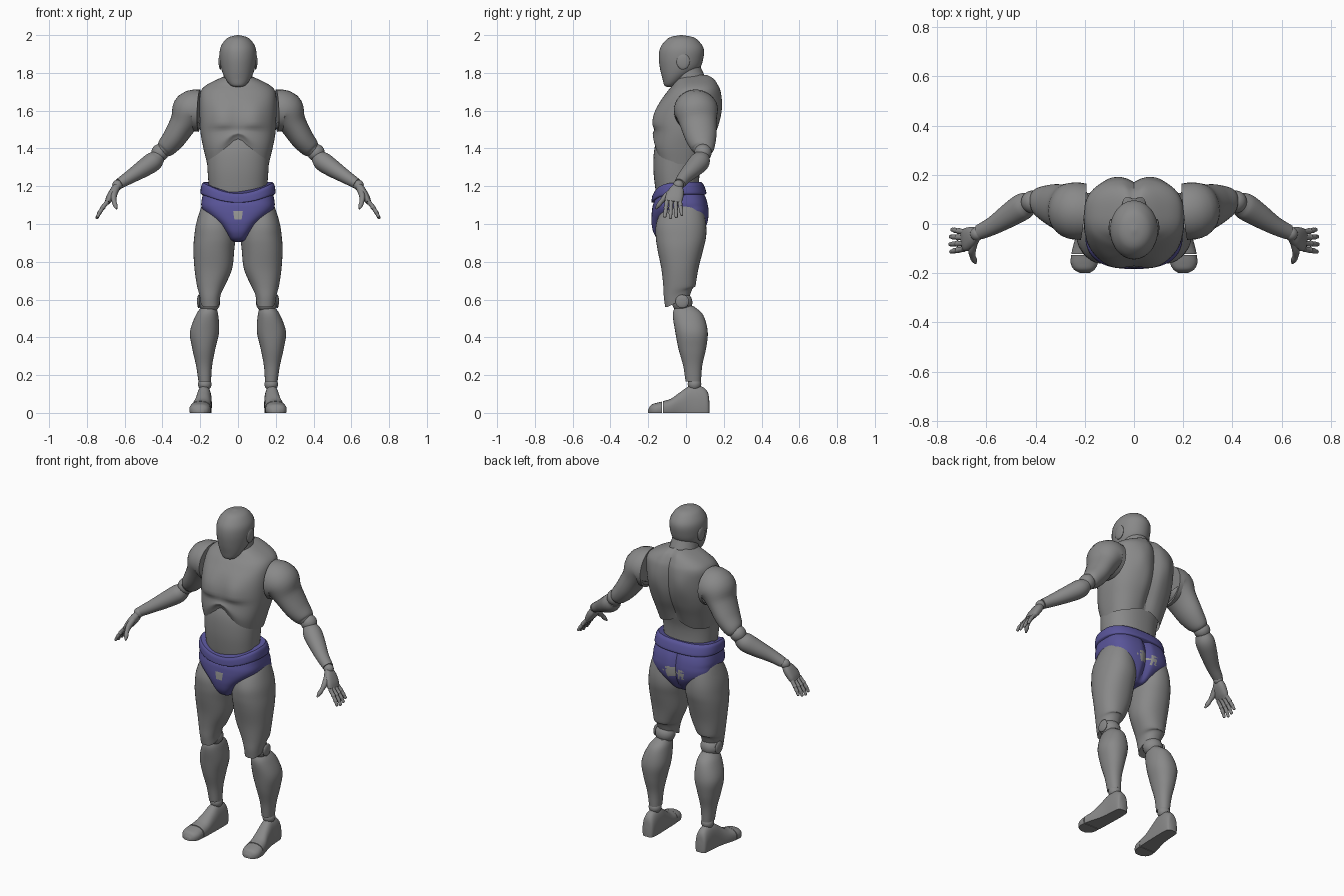
import bpy
import bmesh
from math import sin, cos, pi, exp, copysign
from mathutils import Vector, Matrix

if "Cube" in bpy.data.objects:
    bpy.data.objects.remove(bpy.data.objects["Cube"])

X, Y, Z = Vector((1, 0, 0)), Vector((0, 1, 0)), Vector((0, 0, 1))
parts = []


def material(name, red, green, blue):
    mat = bpy.data.materials.new(name)
    mat.use_nodes = True
    mat.diffuse_color = (red, green, blue, 1)
    shader = mat.node_tree.nodes["Principled BSDF"]
    shader.inputs["Base Color"].default_value = (red, green, blue, 1)
    return mat


grey = material("body grey", .25, .25, .25)
blue = material("trunks blue", .1, .09, .32)
pale = material("worn patch grey", .32, .32, .31)


def finish(name, bm, mats, picker=None):
    """Turn a bmesh into a named, coloured object."""
    bmesh.ops.recalc_face_normals(bm, faces=bm.faces)
    if picker:
        for face in bm.faces:
            face.material_index = picker(face.calc_center_median())
    mesh = bpy.data.meshes.new(name)
    bm.to_mesh(mesh)
    bm.free()
    for mat in mats:
        mesh.materials.append(mat)
    obj = bpy.data.objects.new(name, mesh)
    bpy.context.collection.objects.link(obj)
    parts.append(obj)
    return obj


def smooth_rows(rows, steps):
    """Catmull-Rom interpolation of the cross-section stations."""
    pts = [Vector(r) for r in rows]
    pts = [pts[0] * 2 - pts[1]] + pts + [pts[-1] * 2 - pts[-2]]
    result = []
    for a, b, c, d in zip(pts, pts[1:], pts[2:], pts[3:]):
        for i in range(steps):
            t = i / steps
            result.append((b * 2 + (c - a) * t + (a * 2 - b * 5 + c * 4 - d) * t * t
                           + (b * 3 - a - c * 3 + d) * t ** 3) / 2)
    return result + [pts[-2]]


def loft(name, rows, mats=(grey,), axis=None, ref=Y, power=2, seg=32, steps=5,
         warp=None, caps=True, picker=None):
    """Skin superellipse rings (x, y, z, radius, radius along ref)."""
    bm = bmesh.new()
    rows = smooth_rows(rows, steps)
    rings = []
    for i, row in enumerate(rows):
        nxt, prv = rows[min(i + 1, len(rows) - 1)], rows[max(i - 1, 0)]
        tangent = axis or Vector((nxt - prv)[:3]).normalized()
        v = (ref - tangent * ref.dot(tangent)).normalized()
        u = v.cross(tangent)
        ring = []
        for k in range(seg):
            c, s = cos(2 * pi * k / seg), sin(2 * pi * k / seg)
            c = copysign(abs(c) ** (2 / power), c)
            s = copysign(abs(s) ** (2 / power), s)
            p = Vector(row[:3]) + u * c * max(row[3], .002) + v * s * max(row[4], .002)
            ring.append(bm.verts.new(warp(p) if warp else p))
        rings.append(ring)
    for low, high in zip(rings, rings[1:]):
        for k in range(seg):
            n = (k + 1) % seg
            bm.faces.new((low[k], low[n], high[n], high[k]))
    if caps:
        bm.faces.new(rings[0])
        bm.faces.new(rings[-1])
    return finish(name, bm, mats, picker)


def stack(name, rows, side=1, **options):
    """Horizontal rings given as (z, x from, x to, y front, y back)."""
    stations = [(side * (a + b) / 2, (f + r) / 2, z, (b - a) / 2, (r - f) / 2)
                for z, a, b, f, r in rows]
    return loft(name, stations, axis=Z, **options)


def trunk(name, rows, **options):
    """Centred stack given as (z, half width, y front, y back)."""
    return stack(name, [(z, -w, w, f, r) for z, w, f, r in rows], **options)


def ball(name, centre, size):
    bm = bmesh.new()
    bmesh.ops.create_uvsphere(bm, u_segments=24, v_segments=14, radius=1)
    bmesh.ops.transform(bm, verts=bm.verts,
                        matrix=Matrix.Translation(centre) @ Matrix.Diagonal((*size, 1)))
    return finish(name, bm, (grey,))


def ramp(value, low, high):
    t = min(1, max(0, (value - low) / (high - low)))
    return t * t * (3 - 2 * t)


# Head and neck
trunk("head", [(1.725, .01, -.1, -.08), (1.735, .04, -.115, -.05), (1.77, .067, -.125, .0),
               (1.82, .088, -.137, .07), (1.88, .097, -.144, .092), (1.93, .094, -.137, .093),
               (1.97, .072, -.11, .066), (1.99, .045, -.08, .035), (2, .005, -.03, -.02)], seg=40)
loft("neck", [(0, .05, 1.64, .09, .095), (0, .035, 1.7, .088, .092),
              (0, .025, 1.735, .083, .088), (0, .01, 1.79, .075, .08), (0, 0, 1.84, .07, .07)])
loft("neck_ring", [(0, .036, 1.7, .08, .085), (0, .035, 1.705, .094, .1),
                   (0, .03, 1.72, .093, .098), (0, .029, 1.725, .08, .085)], steps=3)


# Chest: arched lower edge, pectorals, spine groove and shoulder blades
def sculpt_chest(p):
    x, y, z = p
    low = ramp(1.5 - z, -.03, .21)
    front = ramp(-y, -.02, .1)
    p.z += low * exp(-(x / .085) ** 2) * (.14 * front + .04 * (1 - front))
    if y < 0:
        pec = exp(-((abs(x) - .085) / .065) ** 2) * ramp(z, 1.49, 1.53) * (1 - ramp(z, 1.57, 1.68))
        p.y -= .016 * pec * front
    else:
        back = ramp(y, .05, .13)
        p.y -= back * .02 * exp(-(x / .025) ** 2)
        p.y += back * .008 * exp(-((abs(x) - .09) / .04) ** 2 - ((z - 1.62) / .07) ** 2)
    return p


trunk("chest", [(1.315, .163, -.16, .1), (1.4, .183, -.176, .13), (1.48, .198, -.17, .16),
                (1.56, .203, -.165, .183), (1.64, .204, -.14, .19), (1.7, .198, -.1, .185),
                (1.735, .168, -.07, .172), (1.77, .1, -.045, .15), (1.79, .05, -.01, .12)],
      power=2.5, seg=72, warp=sculpt_chest, caps=False)
trunk("abdomen", [(1.12, .15, -.15, .08), (1.2, .155, -.164, .07), (1.3, .162, -.173, .075),
                  (1.4, .165, -.167, .1), (1.48, .14, -.14, .1)], power=2.3, seg=48)


# Trunks with a waistband that dips at the front, and worn patches
def dip(p):
    rise = ramp(p.z, 1.08, 1.2)
    p.z -= .06 * rise * max(0, -p.y / .17) * max(0, 1 - (p.x / .2) ** 2)
    return p


def shape_trunks(p):
    lower = 1 - ramp(p.z, 1.0, 1.1)
    if p.y > 0:
        p.x *= 1 + .35 * lower * ramp(p.y, 0, .06)
        p.y -= .02 * exp(-(p.x / .02) ** 2) * ramp(p.y, .03, .1)
    return dip(p)


def patches(c):
    if c.y < 0:
        return int(abs(c.x) < .012 + .3 * abs(c.z - 1.045) and abs(c.z - 1.045) < .022)
    wave = .012 * sin(190 * c.x) + .008 * cos(260 * c.z)
    return int(((abs(c.x) - .032) ** 2 + (c.z - 1.04) ** 2) ** .5 < .027 + wave)


trunk("trunks", [(1.2, .175, -.165, .075), (1.14, .19, -.172, .105), (1.09, .193, -.178, .118),
                 (1.05, .165, -.182, .12), (1, .108, -.182, .112), (.95, .066, -.17, .085),
                 (.915, .04, -.14, .05), (.905, .015, -.08, 0)],
      mats=(blue, pale), power=3, seg=120, steps=9, warp=shape_trunks, picker=patches)
trunk("waistband", [(1.155, .188, -.17, .1), (1.165, .198, -.182, .108),
                    (1.205, .194, -.18, .095), (1.222, .184, -.172, .08)],
      mats=(blue,), power=2.6, seg=64, warp=dip)


def lift_knee_back(p):
    p.z += max(0, p.y + .1) * .5 * ramp(.68 - p.z, 0, .1)
    return p


def ground(p):
    p.z = max(0, p.z)
    return p


# Limbs, built once for each side
for label, s in (("left_", 1), ("right_", -1)):
    def limb(name, rows, **options):
        return loft(label + name, [(s * r[0], *r[1:]) for r in rows], **options)

    def joint(name, x, y, z, *size):
        return ball(label + name, (s * x, y, z), size if len(size) > 1 else size * 3)

    joint("ear", .093, -.015, 1.86, .01, .035, .042)

    # Arm
    limb("upper_arm", [(.205, .05, 1.6, .112, .115), (.25, .055, 1.597, .105, .115),
                       (.288, .065, 1.535, .074, .098), (.338, .08, 1.455, .062, .082),
                       (.38, .09, 1.405, .052, .062), (.4, .09, 1.385, .038, .045)])
    joint("elbow", .413, .09, 1.378, .046)
    limb("forearm", [(.42, .087, 1.36, .038, .04), (.45, .072, 1.33, .051, .054),
                     (.5, .04, 1.295, .047, .05), (.57, -.005, 1.25, .036, .038),
                     (.628, -.033, 1.214, .028, .031)])
    joint("wrist", .638, -.04, 1.206, .028)

    # Hand
    limb("palm", [(.637, -.042, 1.205, .018, .024), (.655, -.05, 1.175, .023, .04),
                  (.677, -.062, 1.14, .021, .047), (.692, -.068, 1.115, .014, .043)],
         power=2.6, seg=20)
    for i, finger in enumerate(("little", "ring", "middle", "index")):
        spread = i - 1.5
        reach = (.86, 1, 1.06, .97)[i]
        rows = []
        for t, radius in ((0, .012), (.3, .011), (.38, .013), (.46, .01),
                          (.68, .011), (.76, .009), (.95, .008), (1, .003)):
            t *= reach
            rows.append((.69 + .075 * t - .018 * t * t, -.067 - spread * (.023 + .008 * t),
                         1.12 - .088 * t, radius, radius))
        limb(finger + "_finger", rows, seg=12, steps=3)
    limb("thumb", [(.65, -.075, 1.175, .016, .016), (.658, -.105, 1.145, .018, .016),
                   (.656, -.13, 1.12, .012, .012), (.65, -.145, 1.1, .012, .012),
                   (.643, -.16, 1.08, .004, .004)], ref=X, seg=14)

    # Leg
    stack(label + "thigh", [(1.12, .07, .18, -.08, .06), (1.08, .04, .198, -.125, .09),
                            (1, .025, .222, -.158, .106), (.93, .015, .232, -.16, .106),
                            (.86, .02, .236, -.15, .09), (.76, .032, .23, -.13, .065),
                            (.67, .07, .217, -.12, .05), (.61, .09, .206, -.117, .04),
                            (.56, .097, .198, -.11, .02)],
          side=s, power=2.2, seg=40, warp=lift_knee_back)
    joint("knee", .152, -.02, .585, .058, .054, .054)
    joint("knee_cap", .207, -.02, .59, .01, .036, .036)
    stack(label + "shin", [(.565, .118, .19, -.055, .04), (.52, .105, .222, -.07, .09),
                           (.43, .1, .254, -.057, .115), (.34, .12, .242, -.04, .106),
                           (.25, .137, .222, -.015, .086), (.165, .143, .209, -.002, .079)],
          side=s, power=2.2)
    joint("ankle", .176, .045, .152, .036)

    # Foot and toe cap, flattened on the ground: (x, y, height, half width)
    for name, rows in (("foot", [(.178, .125, .05, .015), (.178, .115, .11, .033),
                                 (.178, .08, .14, .039), (.18, .02, .142, .041),
                                 (.185, -.03, .11, .045), (.193, -.08, .075, .052),
                                 (.199, -.122, .062, .056)]),
                       ("toe_cap", [(.2, -.126, .06, .056), (.202, -.16, .052, .055),
                                    (.202, -.185, .042, .042), (.2, -.2, .018, .018)])):
        limb(name, [(x, y, h * .3, w, h * .7) for x, y, h, w in rows],
             axis=-Y, ref=Z, power=2.4, warp=ground)

# Smooth shading with sharp rims
bpy.ops.object.select_all(action="DESELECT")
for obj in parts:
    obj.select_set(True)
bpy.context.view_layer.objects.active = parts[0]
bpy.ops.object.shade_smooth_by_angle(angle=pi / 4.5)
